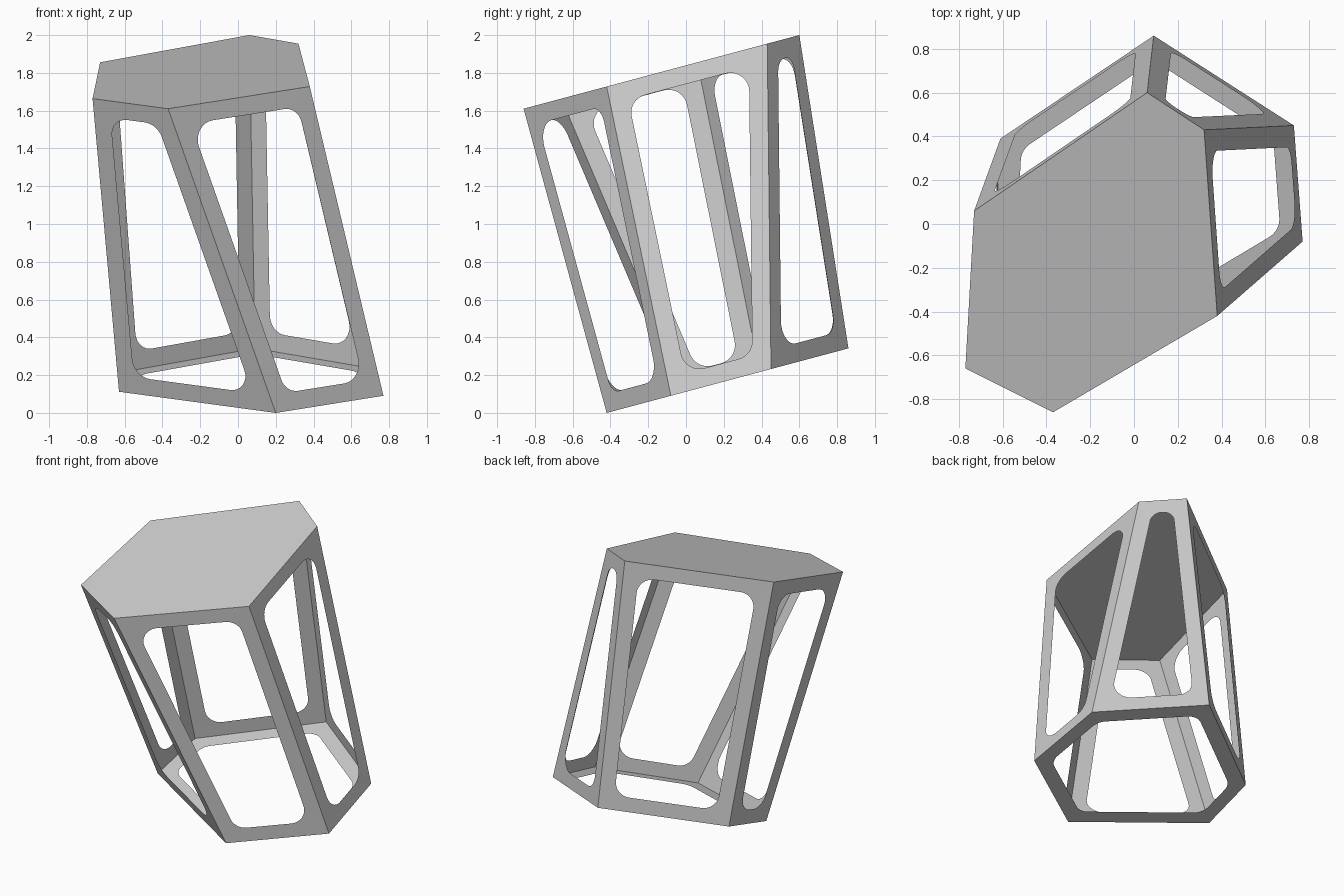
import bpy
import bmesh
import math
from mathutils import Vector

if "Cube" in bpy.data.objects:
    bpy.data.objects.remove(bpy.data.objects["Cube"], do_unlink=True)

MARGIN = 0.098   # width of the frame around each window
RADIUS = 0.1     # rounding of the window corners
STEPS = 8

grey = bpy.data.materials.new("grey")
grey.use_nodes = True
grey.diffuse_color = (0.6, 0.6, 0.6, 1)
grey.node_tree.nodes["Principled BSDF"].inputs["Base Color"].default_value = (0.6, 0.6, 0.6, 1)

# Matching corners of the tilted lid and floor, counter-clockwise from above
lid_xy = [(-0.37, -0.86), (0.38, -0.42), (0.32, 0.43), (0.06, 0.6), (-0.73, 0.06), (-0.77, -0.66)]
floor_xy = [(0.2, -0.42), (0.77, -0.08), (0.73, 0.45), (0.09, 0.86), (-0.61, 0.39), (-0.63, 0.0)]
SLOPE = 0.267
lid = [Vector((x, y, 1.84 + SLOPE * y)) for x, y in lid_xy]
floor = [Vector((x, y, 0.112 + SLOPE * y)) for x, y in floor_xy]


def finish(name, bm):
    mesh = bpy.data.meshes.new(name)
    bm.to_mesh(mesh)
    bm.free()
    mesh.materials.append(grey)
    bpy.context.collection.objects.link(bpy.data.objects.new(name, mesh))


def window_arcs(corners):
    """Inset the outline and return one rounded arc of points per corner."""
    n = len(corners)
    inner, data = [], []
    for i, p in enumerate(corners):
        a = (corners[i - 1] - p).normalized()
        b = (corners[(i + 1) % n] - p).normalized()
        half = a.angle(b) / 2
        bisector = (a + b).normalized()
        inner.append(p + bisector * MARGIN / math.sin(half))
        data.append((a, b, half, bisector))
    arcs = []
    for i, (a, b, half, bisector) in enumerate(data):
        q = inner[i]
        room = min((inner[i - 1] - q).length, (inner[(i + 1) % n] - q).length)
        t = min(RADIUS / math.tan(half), room * 0.48)
        centre = q + bisector * t / math.cos(half)
        start, end = q + a * t - centre, q + b * t - centre
        sweep = math.pi - 2 * half
        arcs.append([centre + (start * math.sin((1 - k / STEPS) * sweep)
                               + end * math.sin(k / STEPS * sweep)) / math.sin(sweep)
                     for k in range(STEPS + 1)])
    return arcs


def frame(name, corners):
    """Flat panel with a rounded window."""
    bm = bmesh.new()
    outer = [bm.verts.new(p) for p in corners]
    arcs = [[bm.verts.new(p) for p in arc] for arc in window_arcs(corners)]
    for i, corner in enumerate(outer):
        j = (i + 1) % len(outer)
        for u, v in zip(arcs[i], arcs[i][1:]):
            bm.faces.new((corner, v, u))
        bm.faces.new((corner, outer[j], arcs[j][0], arcs[i][-1]))
    finish(name, bm)


# Closed lid
bm = bmesh.new()
bm.faces.new([bm.verts.new(p) for p in lid])
finish("lid", bm)

# Open floor frame, facing down
frame("floor_frame", floor[::-1])

# Six side frames
sides = ["front_left", "left", "back_left", "back_right", "right", "front_right"]
for i, side in enumerate(sides):
    j = (i + 1) % len(sides)
    frame(side + "_frame", [floor[i], floor[j], lid[j], lid[i]])
